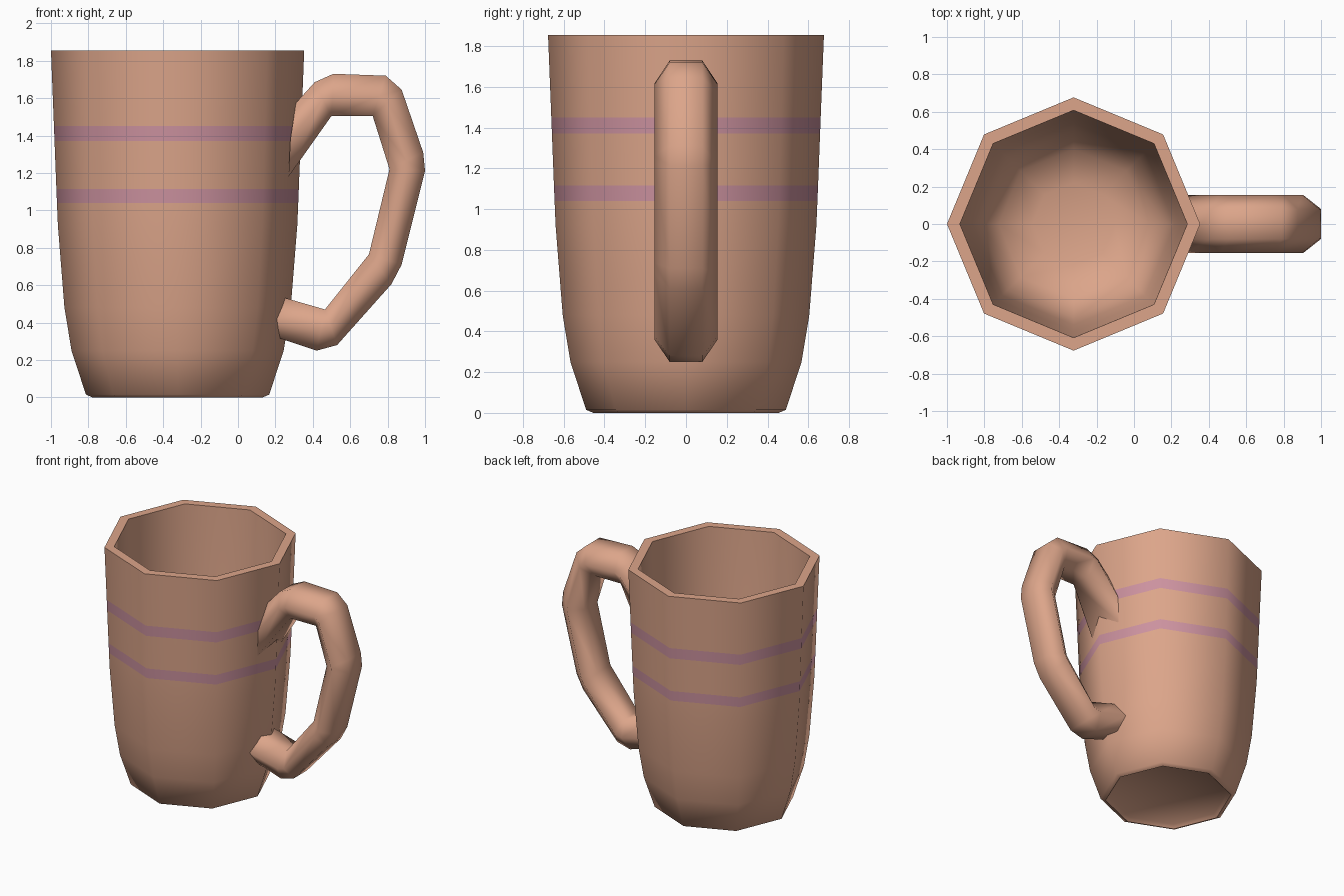
import bpy, bmesh, math
from mathutils import Vector

if "Cube" in bpy.data.objects:
    bpy.data.objects.remove(bpy.data.objects["Cube"])


def material(name, rgb):
    m = bpy.data.materials.new(name)
    m.diffuse_color = (*rgb, 1.0)
    m.use_nodes = True
    m.node_tree.nodes["Principled BSDF"].inputs["Base Color"].default_value = m.diffuse_color
    return m


clay = material("clay", (0.716, 0.376, 0.254))
mauve = material("mauve_stripe", (0.60, 0.285, 0.345))


def finish(name, bm, mats, angle):
    me = bpy.data.meshes.new(name)
    bm.to_mesh(me)
    bm.free()
    for m in mats:
        me.materials.append(m)
    ob = bpy.data.objects.new(name, me)
    bpy.context.collection.objects.link(ob)
    bpy.ops.object.select_all(action='DESELECT')
    ob.select_set(True)
    bpy.context.view_layer.objects.active = ob
    bpy.ops.object.shade_smooth_by_angle(angle=math.radians(angle))
    return ob


# Mug body: eight-sided lathe from the underside, up the wall, over the rim, down inside
SIDES, CX = 8, -0.323
BANDS = [(1.04, 1.115), (1.37, 1.45)]
outer = [(0.43, 0.025), (0.455, 0.0), (0.49, 0.015), (0.567, 0.25), (0.605, 0.48),
         (0.64, 0.92), (0.645, 1.04), (0.648, 1.115), (0.658, 1.37), (0.661, 1.45),
         (0.677, 1.855)]
inner = [(0.608, 1.855), (0.575, 0.92), (0.54, 0.48), (0.50, 0.27), (0.40, 0.12), (0.22, 0.07)]

bm = bmesh.new()
rings = []
for r, z in outer + inner:
    rings.append([bm.verts.new((CX + r * math.cos(math.tau * i / SIDES),
                                r * math.sin(math.tau * i / SIDES), z)) for i in range(SIDES)])
for k, (a, b) in enumerate(zip(rings, rings[1:])):
    for i in range(SIDES):
        j = (i + 1) % SIDES
        f = bm.faces.new((a[i], a[j], b[j], b[i]))
        # Painted stripes: outer wall faces inside the band heights
        mid = f.calc_center_median().z
        if k < len(outer) - 1 and any(lo < mid < hi for lo, hi in BANDS):
            f.material_index = 1
# Underside and inside floor
for ring, z, flip in ((rings[0], 0.035, True), (rings[-1], 0.06, False)):
    c = bm.verts.new((CX, 0, z))
    for i in range(SIDES):
        t = (ring[i], ring[(i + 1) % SIDES], c)
        bm.faces.new(t[::-1] if flip else t)
bmesh.ops.recalc_face_normals(bm, faces=bm.faces)
finish("mug_body", bm, [clay, mauve], 50)

# Handle: hexagonal sections given by outer and inner points in the x-z plane
sections = [((0.31, 1.575), (0.27, 1.18)),
            ((0.41, 1.685), (0.50, 1.505)), ((0.51, 1.73), (0.50, 1.505)),
            ((0.79, 1.72), (0.72, 1.505)), ((0.875, 1.645), (0.72, 1.505)),
            ((0.99, 1.31), (0.81, 1.22)), ((1.0, 1.21), (0.81, 1.22)),
            ((0.875, 0.71), (0.70, 0.765)), ((0.82, 0.605), (0.70, 0.765)),
            ((0.53, 0.28), (0.465, 0.47)), ((0.42, 0.25), (0.465, 0.47)),
            ((0.225, 0.315), (0.24, 0.535))]
bm = bmesh.new()
rings = []
for k, (o, n) in enumerate(sections):
    o, n = Vector(o), Vector(n)
    m = (o + n) / 2
    wide = 0.08
    if k == 0:                       # flared upper joint hugging the wall
        m, wide = Vector((0.28, 1.38)), 0.15
    elif k == len(sections) - 1:     # lower joint
        m = Vector((0.205, 0.42))
    pts = [(o, -0.08), (o, 0.08), (m, 0.155), (n, wide), (n, -wide), (m, -0.155)]
    rings.append([bm.verts.new((p.x, y, p.y)) for p, y in pts])
for a, b in zip(rings, rings[1:]):
    for i in range(6):
        j = (i + 1) % 6
        bm.faces.new((a[i], a[j], b[j], b[i]))
bmesh.ops.remove_doubles(bm, verts=bm.verts, dist=0.001)
bmesh.ops.recalc_face_normals(bm, faces=bm.faces)
finish("handle", bm, [clay], 80)
